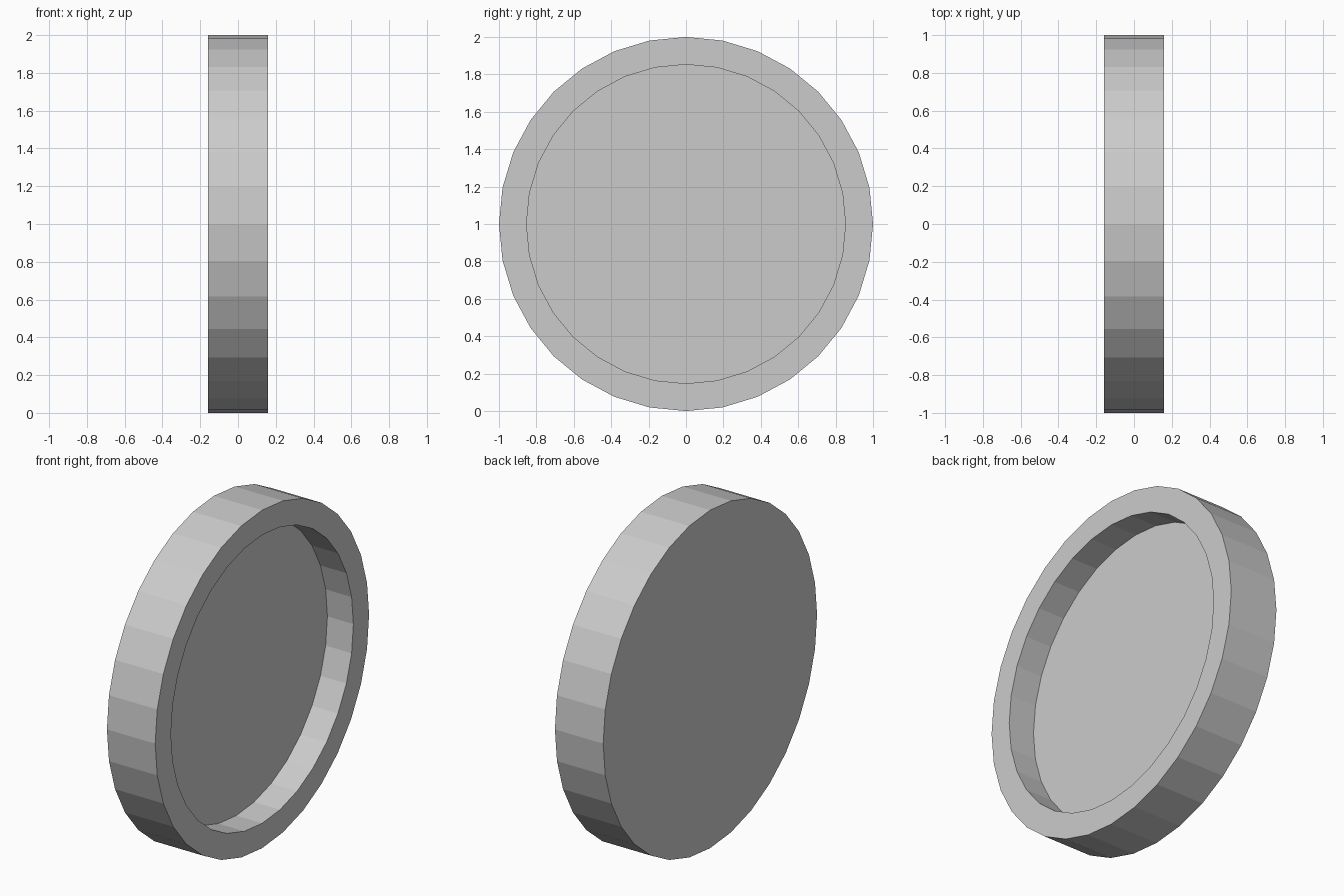
import bpy, bmesh
from math import pi
from mathutils import Matrix

if "Cube" in bpy.data.objects:
    bpy.data.objects.remove(bpy.data.objects["Cube"])

SIDES = 32
RADIUS, HALF_WIDTH = 1.0, 0.158
RECESS_RADIUS, RECESS_DEPTH = 0.853, 0.17

bm = bmesh.new()

# Solid disc, axis turned to x, resting on the ground
place = Matrix.Translation((0, 0, RADIUS)) @ Matrix.Rotation(pi / 2, 4, 'Y')
bmesh.ops.create_cone(bm, cap_ends=True, segments=SIDES, radius1=RADIUS,
                      radius2=RADIUS, depth=2 * HALF_WIDTH, matrix=place)
bm.normal_update()

# Round recess in the +x face: ring of rim, then floor pushed inwards
cap = max(bm.faces, key=lambda f: f.calc_center_median().x)


def extrude_cap(face):
    new = bmesh.ops.extrude_discrete_faces(bm, faces=[face])["faces"][0]
    return new


cap = extrude_cap(cap)
s = RECESS_RADIUS / RADIUS
for v in cap.verts:
    v.co.y *= s
    v.co.z = RADIUS + (v.co.z - RADIUS) * s
cap = extrude_cap(cap)
for v in cap.verts:
    v.co.x -= RECESS_DEPTH

bmesh.ops.recalc_face_normals(bm, faces=bm.faces)
mesh = bpy.data.meshes.new("recessed_disc")
bm.to_mesh(mesh)
bm.free()
disc = bpy.data.objects.new("recessed_disc", mesh)
bpy.context.collection.objects.link(disc)
